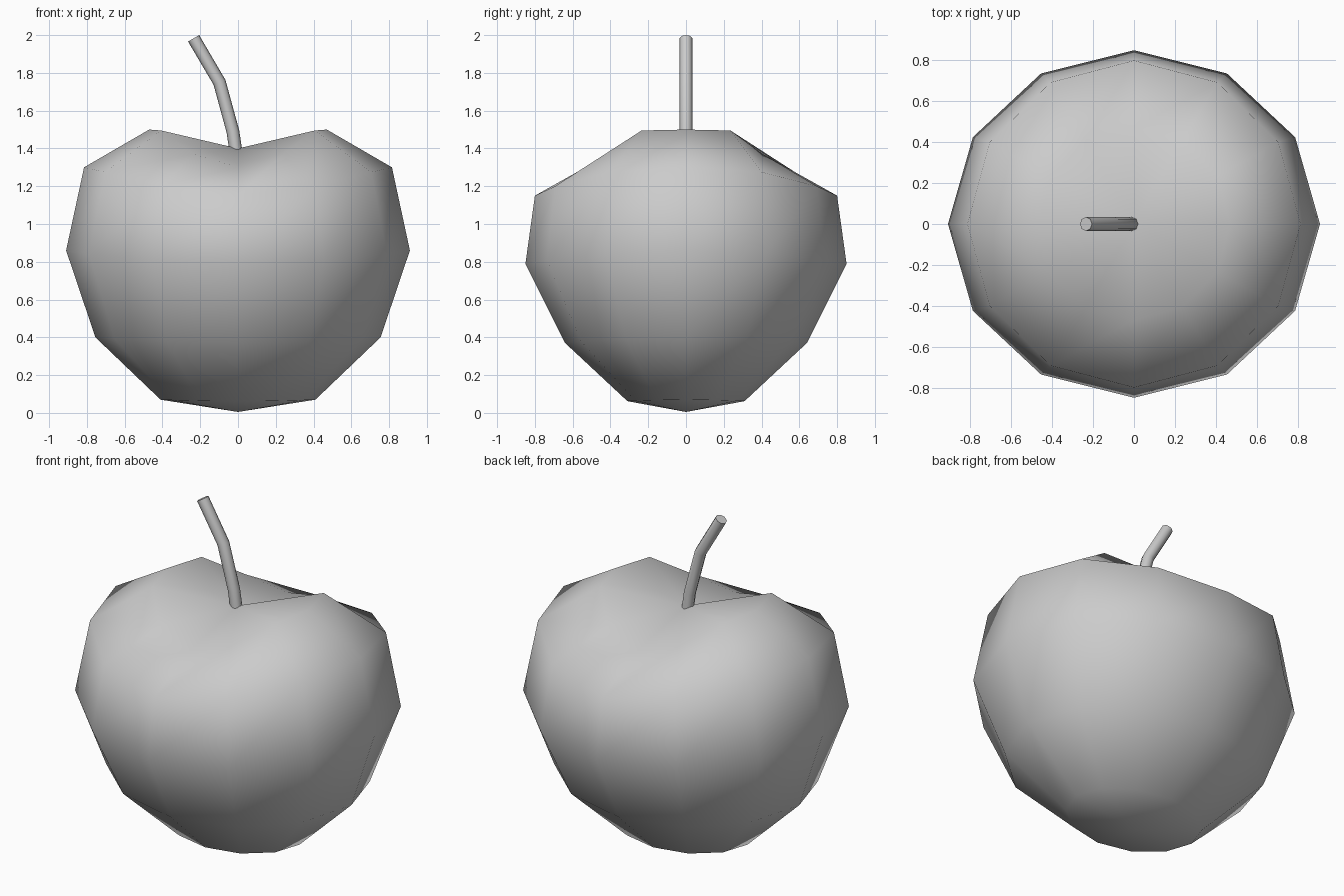
import bpy, bmesh, math

if "Cube" in bpy.data.objects:
    bpy.data.objects.remove(bpy.data.objects["Cube"])

SIDES = 12

# Apple body: elliptical rings (x radius, y radius, heights at 0, 30, 60, 90 degrees)
def sag(zx, zy):
    return [zy + (zx - zy) * math.cos(math.radians(a)) ** 2 for a in (0, 30, 60, 90)]

rings = [
    (0.41, 0.31, sag(0.07, 0.062)),
    (0.755, 0.64, sag(0.40, 0.37)),
    (0.91, 0.85, sag(0.86, 0.79)),
    (0.815, 0.80, [1.30, 1.275, 1.20, 1.15]),
    (0.47, 0.47, [1.50, 1.495, 1.37, 1.30]),
]

bm = bmesh.new()
bottom = bm.verts.new((0, 0, 0.005))
top = bm.verts.new((0, 0, 1.40))
loops = []
for rx, ry, heights in rings:
    loop = []
    for i in range(SIDES):
        a = 2 * math.pi * i / SIDES
        k = min(i % 6, 6 - i % 6)
        loop.append(bm.verts.new((rx * math.cos(a), ry * math.sin(a), heights[k])))
    loops.append(loop)
for i in range(SIDES):
    j = (i + 1) % SIDES
    bm.faces.new((bottom, loops[0][j], loops[0][i]))
    bm.faces.new((top, loops[-1][i], loops[-1][j]))
    for lo, hi in zip(loops, loops[1:]):
        bm.faces.new((lo[i], lo[j], hi[j], hi[i]))
for f in bm.faces:
    f.smooth = True
mesh = bpy.data.meshes.new("apple_body")
bm.to_mesh(mesh)
bm.free()
bpy.context.collection.objects.link(bpy.data.objects.new("apple_body", mesh))

# Stem: bent round rod leaning to the left
curve = bpy.data.curves.new("stem", 'CURVE')
curve.dimensions = '3D'
curve.bevel_depth = 0.034
curve.bevel_resolution = 2
curve.use_fill_caps = True
path = [(-0.012, 1.39), (-0.027, 1.49), (-0.098, 1.75), (-0.235, 1.983)]
spline = curve.splines.new('POLY')
spline.points.add(len(path) - 1)
for p, (x, z) in zip(spline.points, path):
    p.co = (x, 0, z, 1)
spline.use_smooth = True
bpy.context.collection.objects.link(bpy.data.objects.new("stem", curve))
